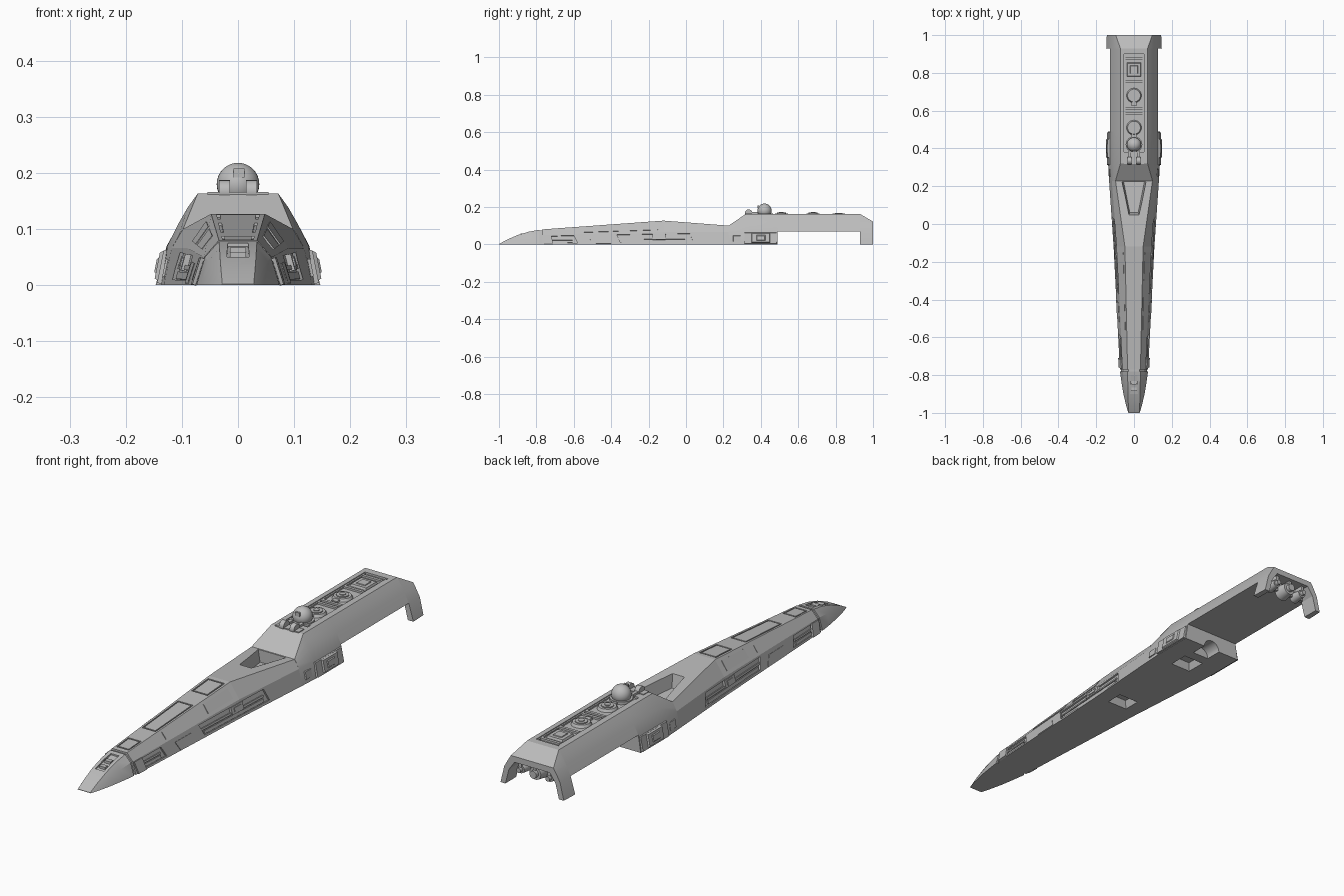
import bpy, bmesh, math
from mathutils import Vector, Matrix

if "Cube" in bpy.data.objects:
    bpy.data.objects.remove(bpy.data.objects["Cube"], do_unlink=True)

grey = bpy.data.materials.new("hull grey")
grey.use_nodes = True
grey.diffuse_color = (0.5, 0.5, 0.5, 1)
grey.node_tree.nodes["Principled BSDF"].inputs["Base Color"].default_value = (0.5, 0.5, 0.5, 1)


def finish(name, bm):
    bmesh.ops.recalc_face_normals(bm, faces=bm.faces)
    mesh = bpy.data.meshes.new(name)
    bm.to_mesh(mesh)
    bm.free()
    mesh.materials.append(grey)
    obj = bpy.data.objects.new(name, mesh)
    bpy.context.collection.objects.link(obj)
    return obj


def smooth(obj, degrees=28):
    bpy.ops.object.select_all(action="DESELECT")
    obj.select_set(True)
    bpy.context.view_layer.objects.active = obj
    bpy.ops.object.shade_smooth_by_angle(angle=math.radians(degrees))


def loft(name, sections):
    """Skin mirrored half profiles; each section is (y, [(x, z), ...])."""
    bm = bmesh.new()
    rings = []
    for y, half in sections:
        pts = half + [(-x, z) for x, z in reversed(half)]
        rings.append([bm.verts.new((x, y, z)) for x, z in pts])
    n = len(rings[0])
    for a, b in zip(rings, rings[1:]):
        for i in range(n):
            bm.faces.new((a[i], a[(i + 1) % n], b[(i + 1) % n], b[i]))
    bm.faces.new(rings[0])
    bm.faces.new(rings[-1])
    return finish(name, bm)


def hexa(name, low, high):
    """Solid between two matching quads."""
    bm = bmesh.new()
    a = [bm.verts.new(p) for p in low]
    b = [bm.verts.new(p) for p in high]
    bm.faces.new(a)
    bm.faces.new(b)
    for i in range(4):
        j = (i + 1) % 4
        bm.faces.new((a[i], a[j], b[j], b[i]))
    return finish(name, bm)


def box(name, x0, x1, y0, y1, z0, z1, taper=0):
    quad = lambda t, z: [(x0 + t, y0 + t, z), (x1 - t, y0 + t, z), (x1 - t, y1 - t, z), (x0 + t, y1 - t, z)]
    return hexa(name, quad(0, z0), quad(taper, z1))


def cyl(name, loc, r, depth, axis="Z", r2=None, sides=24):
    bm = bmesh.new()
    turn = {"X": Matrix.Rotation(math.pi / 2, 4, "Y"), "Y": Matrix.Rotation(-math.pi / 2, 4, "X"), "Z": Matrix()}
    bmesh.ops.create_cone(bm, cap_ends=True, segments=sides, radius1=r, radius2=r if r2 is None else r2,
                          depth=depth, matrix=Matrix.Translation(loc) @ turn[axis])
    obj = finish(name, bm)
    smooth(obj)
    return obj


def cut(target, cutters):
    for c in cutters:
        mod = target.modifiers.new("cut", "BOOLEAN")
        mod.operation = "DIFFERENCE"
        mod.solver = "EXACT"
        mod.object = c
        bpy.ops.object.select_all(action="DESELECT")
        bpy.context.view_layer.objects.active = target
        target.select_set(True)
        bpy.ops.object.modifier_apply(modifier=mod.name)
        bpy.data.objects.remove(c, do_unlink=True)


# Front hull: flat top, sloped shoulder, steeper lower side
FRONT = [(-0.77, [(0.034, 0.08), (0.06, 0.05), (0.075, 0)]),
         (-0.12, [(0.048, 0.127), (0.09, 0.066), (0.108, 0)]),
         (0.23, [(0.098, 0.1), (0.118, 0.066), (0.132, 0)])]
front_hull = loft("front_hull", FRONT)


def surf(y, facet, t):
    """Point on the front hull; facet -1 is the top, 0 the shoulder, 1 the lower side."""
    a, b = FRONT[:2] if y <= -0.12 else FRONT[1:]
    f = (y - a[0]) / (b[0] - a[0])
    half = [(p[0] + (q[0] - p[0]) * f, p[1] + (q[1] - p[1]) * f) for p, q in zip(a[1], b[1])]
    p = half[facet] if facet >= 0 else (-half[0][0], half[0][1])
    q = half[facet + 1]
    return Vector((p[0] + (q[0] - p[0]) * t, y, p[1] + (q[1] - p[1]) * t))


def patch(name, facet, y0, y1, t0, t1, low, high, side=1, slant=0):
    quad = [surf(y0, facet, t0), surf(y0 + slant, facet, t1), surf(y1 + slant, facet, t1), surf(y1, facet, t0)]
    n = (quad[1] - quad[0]).cross(quad[3] - quad[0]).normalized()
    if n.z < 0:
        n = -n
    flip = lambda v: (v.x * side, v.y, v.z)
    return hexa(name, [flip(v + n * low) for v in quad], [flip(v + n * high) for v in quad])


# Cockpit well and belly recesses
cut(front_hull, [
    hexa("cockpit_cutter",
         [(-0.022, 0.06, 0.06), (0.022, 0.06, 0.06), (0.055, 0.222, 0.05), (-0.055, 0.222, 0.05)],
         [(-0.034, 0.03, 0.2), (0.034, 0.03, 0.2), (0.08, 0.222, 0.2), (-0.08, 0.222, 0.2)]),
    box("belly_cutter", -0.05, 0.05, -0.11, -0.03, -0.01, 0.03, 0.015)])

# Top panels set into shallow grooves
for y0, y1 in ((-0.75, -0.67), (-0.58, -0.34), (-0.25, -0.14)):
    cut(front_hull, [patch("groove", -1, y0, y1, 0.1, 0.9, -0.005, 0.01)])
    patch("top_panel", -1, y0 + 0.006, y1 - 0.006, 0.16, 0.84, -0.006, 0.0)

# Side trenches with rails and small equipment boxes
for s in (1, -1):
    for y0, y1 in ((-0.74, -0.6), (-0.37, 0.02)):
        cut(front_hull, [patch("trench", 1, y0, y1, 0.12, 0.85, -0.008, 0.01, s, 0.02)])
        patch("trench_rail", 1, y0 + 0.01, y1 - 0.006, 0.42, 0.55, -0.009, -0.002, s)
        patch("trench_plate", 1, y0 + 0.025, y1 - 0.008, 0.62, 0.82, -0.009, -0.003, s)
    patch("trench_box", 1, -0.18, -0.11, 0.15, 0.6, -0.009, 0.004, s)
    patch("trench_hatch", 1, -0.165, -0.125, 0.25, 0.5, 0, 0.007, s)
    patch("side_hatch", 1, -0.52, -0.42, 0.3, 0.95, -0.002, 0.002, s, 0.02)
    patch("shoulder_panel", 0, -0.56, -0.36, 0.2, 0.8, -0.002, 0.002, s)
    patch("shoulder_panel", 0, -0.3, -0.15, 0.2, 0.8, -0.002, 0.002, s)
    patch("collar_flare", 1, -0.768, -0.72, 0.05, 1, -0.002, 0.006, s, 0.01)

# Nose cone with a recessed top slot
nose = loft("nose", [(-1, [(0.028, 0.002), (0.029, 0.001), (0.03, 0)]),
                     (-0.96, [(0.03, 0.024), (0.036, 0.013), (0.042, 0)]),
                     (-0.9, [(0.032, 0.05), (0.046, 0.028), (0.056, 0)]),
                     (-0.84, [(0.033, 0.068), (0.053, 0.042), (0.066, 0)]),
                     (-0.782, [(0.034, 0.078), (0.059, 0.05), (0.074, 0)])])
cut(nose, [hexa("slot_cutter",
                [(-0.02, -0.9, 0.045), (0.02, -0.9, 0.045), (0.018, -0.8, 0.069), (-0.018, -0.8, 0.069)],
                [(-0.02, -0.9, 0.1), (0.02, -0.9, 0.1), (0.018, -0.8, 0.1), (-0.018, -0.8, 0.1)])])
smooth(nose, 20)
loft("nose_joint", [(-0.79, [(0.03, 0.073), (0.054, 0.047), (0.068, 0)]),
                    (-0.76, [(0.03, 0.073), (0.054, 0.047), (0.068, 0)])])
for z, y in ((0.052, -0.885), (0.061, -0.85)):
    box("nose_slat", -0.014, 0.014, y, y + 0.02, z - 0.01, z + 0.006)

# Middle hull with sloped bulkhead and rounded shoulders
SIDE = [(0.072, 0.163), (0.09, 0.138), (0.106, 0.11), (0.126, 0.07)]
mid_hull = loft("middle_hull", [
    (0.228, [(0.098, 0.1), (0.105, 0.09), (0.11, 0.08), (0.118, 0.066), (0.132, 0)]),
    (0.32, SIDE + [(0.137, 0)]), (0.49, SIDE + [(0.137, 0)])])
cut(mid_hull, [box("belly_cutter", -0.05, 0.05, 0.29, 0.38, -0.01, 0.03, 0.015),
               cyl("notch_cutter", (0, 0.47, 0), 0.038, 0.1, "Y"),
               box("tray_cutter", -0.052, 0.052, 0.38, 0.6, 0.155, 0.2)])
smooth(mid_hull)

# Rear beam with a long equipment tray
beam = loft("rear_beam", [(0.49, SIDE), (0.93, SIDE)])
cut(beam, [box("tray_cutter", -0.052, 0.052, 0.4, 0.9, 0.155, 0.2)])
smooth(beam)

# Tail frame: open arch with a chamfered top and two legs
INNER = [(0.122, 0), (0.106, 0.062), (0.08, 0.098)]
tail = loft("tail_frame", [(0.93, SIDE + [(0.147, 0)] + INNER),
                           (1, [(0.097, 0.122), (0.101, 0.115), (0.107, 0.106), (0.127, 0.07), (0.144, 0)] + INNER)])
smooth(tail, 20)
box("tail_bulkhead", -0.1, 0.1, 0.93, 0.945, 0.06, 0.1)
for x, r in ((-0.066, 0.022), (0, 0.034), (0.066, 0.022)):
    cyl("tail_nozzle", (x, 0.955, 0.066), r, 0.05, "Y", r * 0.75)
    cyl("tail_nozzle_core", (x, 0.97, 0.066), r * 0.45, 0.05, "Y")
    box("tail_brace", x - 0.006, x + 0.006, 0.94, 0.985, 0.075, 0.102)

# Wing-root boxes on both sides
for s in (1, -1):
    def side_box(name, y0, y1, z0, z1, inner, outer):
        lean = lambda d, z: s * (d - z * 0.2)
        quad = lambda d, k: [(lean(d, z), y, z) for y, z in
                             ((y0 + k, z0 + k), (y1 - k, z0 + k), (y1 - k, z1 - k), (y0 + k, z1 - k))]
        return hexa(name, quad(inner, 0), quad(outer, 0.004))
    side_box("wing_root_base", 0.31, 0.488, 0, 0.066, 0.12, 0.145)
    side_box("wing_root_plate", 0.35, 0.45, 0.008, 0.062, 0.144, 0.151)
    side_box("wing_root_hatch", 0.375, 0.425, 0.02, 0.05, 0.15, 0.154)
    side_box("hull_hatch", 0.25, 0.295, 0.012, 0.05, 0.125, 0.138)

# Dome with a small eye, and two hinge drums in front of it
bm = bmesh.new()
bmesh.ops.create_uvsphere(bm, u_segments=32, v_segments=16, radius=0.038,
                          matrix=Matrix.Translation((0, 0.42, 0.18)))
smooth(finish("dome", bm), 40)
box("dome_eye", -0.008, 0.012, 0.382, 0.39, 0.192, 0.208)
cyl("dome_collar", (0, 0.42, 0.16), 0.044, 0.012)
box("hinge_base", -0.054, 0.054, 0.318, 0.352, 0.15, 0.166)
for x in (-0.024, 0.024):
    cyl("hinge_drum", (x, 0.335, 0.167), 0.02, 0.02, "X")
    box("hinge_arm", x - 0.007, x + 0.007, 0.335, 0.385, 0.155, 0.172)

# Equipment in the tray
for y in (0.51, 0.68):
    cyl("vent_rim", (0, y, 0.16), 0.04, 0.012, r2=0.034)
    cyl("vent_hub", (0, y, 0.163), 0.024, 0.014)
    cyl("vent_cap", (0, y, 0.168), 0.012, 0.01)
    box("vent_lug", -0.012, 0.012, y - 0.055, y - 0.02, 0.154, 0.163)
for y in (0.58, 0.605, 0.75, 0.87):
    box("tray_rib", -0.044, 0.044, y, y + 0.012, 0.154, 0.163)
box("tray_hatch", -0.038, 0.038, 0.78, 0.855, 0.154, 0.164, 0.004)
box("tray_hatch_lid", -0.022, 0.022, 0.795, 0.84, 0.16, 0.167, 0.003)
for x in (-0.047, 0.047):
    box("tray_pipe", x - 0.003, x + 0.003, 0.4, 0.895, 0.154, 0.161)
